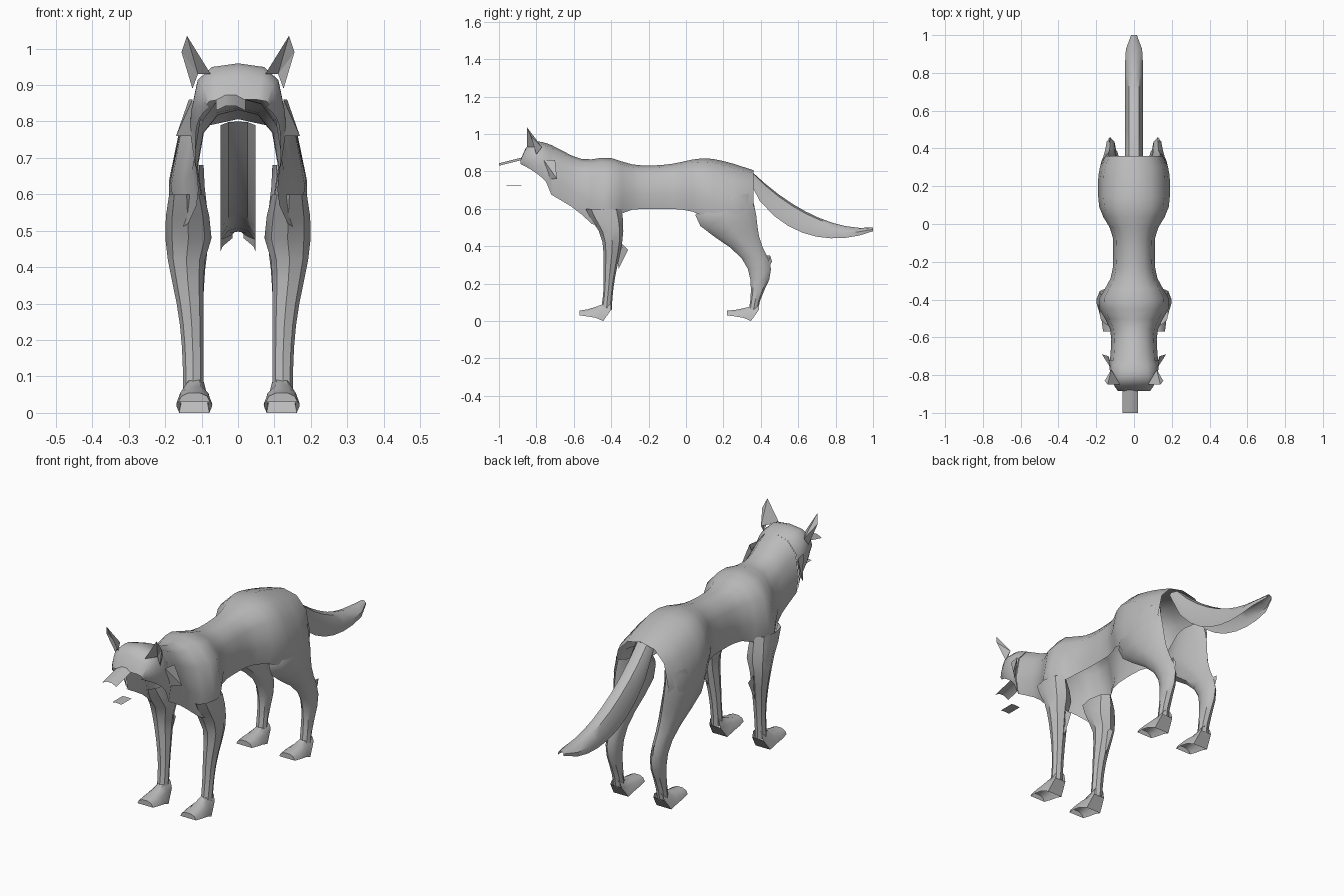
import bpy, bmesh, math
from mathutils import Vector

if "Cube" in bpy.data.objects:
    bpy.data.objects.remove(bpy.data.objects["Cube"], do_unlink=True)

grey = (0.5, 0.5, 0.5, 1)
fur = bpy.data.materials.new("grey fur")
fur.use_nodes = True
fur.diffuse_color = grey
fur.node_tree.nodes["Principled BSDF"].inputs["Base Color"].default_value = grey


def build(name, verts, faces, mirror=True, axis_x=0, angle=40):
    """Make a smooth shaded part facing away from its axis, mirrored if paired."""
    bm = bmesh.new()
    points = [bm.verts.new(v) for v in verts]
    for face in faces:
        bm.faces.new([points[i] for i in face])
    bmesh.ops.recalc_face_normals(bm, faces=bm.faces)
    middle = sum((p.co for p in points), Vector()) / len(points)
    middle.x = axis_x
    outward = sum(f.normal.dot(f.calc_center_median() - middle) * f.calc_area() for f in bm.faces)
    if outward < 0:
        bmesh.ops.reverse_faces(bm, faces=bm.faces)
    mesh = bpy.data.meshes.new(name)
    bm.to_mesh(mesh)
    bm.free()
    mesh.materials.append(fur)
    part = bpy.data.objects.new(name, mesh)
    bpy.context.collection.objects.link(part)
    if mirror:
        part.modifiers.new("mirror", 'MIRROR')
    bpy.ops.object.select_all(action='DESELECT')
    part.select_set(True)
    bpy.context.view_layer.objects.active = part
    bpy.ops.object.shade_smooth_by_angle(angle=math.radians(angle))


def loft(name, rings, closed=False, end_cap=False, axis_x=0):
    """Bridge a row of equal rings or open strips."""
    size = len(rings[0])
    verts = [point for ring in rings for point in ring]
    faces = []
    for start in range(0, len(verts) - size, size):
        for i in range(size if closed else size - 1):
            a, b = start + i, start + (i + 1) % size
            faces.append((a, b, b + size, a + size))
    if end_cap:
        faces.append(range(len(verts) - size, len(verts)))
    build(name, verts, faces, axis_x=axis_x)


def steps(first, last, count):
    return [first + (last - first) * i / count for i in range(count + 1)]


def bump(value, centre, spread, power=2):
    """Soft swelling that is one at its centre and fades to nothing."""
    return math.exp(-abs((value - centre) / spread) ** power)


def arch(y, top, width, low, square=0):
    """Half of an open arch: spine, shoulder, flank and lower edge."""
    drop = top - low
    return [(0, y, top), (width * (.5 + square), y, top - drop * .06),
            (width * (.85 + square / 2), y, top - drop * .27),
            (width, y, top - drop * .68), (width * .9, y, low)]


def body_section(y):
    neck, shoulder = bump(y, -.8, .2), bump(y, -.42, .1)
    hip = bump(y, .19, .19, 4)
    top = .83 + .13 * neck + .04 * (shoulder + bump(y, .1, .15)) - .03 * bump(y, .4, .1)
    width = .11 + .02 * neck + .08 * (shoulder + hip)
    low = .6 + .1 * bump(y, -.8, .15) - .1 * bump(y, -.46, .1) - .12 * bump(y, .25, .15)
    return arch(y, top, width, low)


def head_section(t):
    start = body_section(-.72)
    top, low = start[0][2], start[-1][2]
    swell = .02 * math.sin(math.pi * t)
    return arch(-.72 - .165 * t, top - .08 * t ** 6 + swell, .13 - .045 * t ** 3,
                low + (.84 - low) * math.sqrt(t), .15 * t)


def leg_section(z, front, back, inner, outer):
    """Level ring of eight points that fits between four edges."""
    turns = [i * math.pi / 4 for i in range(8)]
    return [((inner + outer + (outer - inner) * math.cos(a)) / 2,
             (front + back + (back - front) * math.sin(a)) / 2, z) for a in turns]


def front_leg_section(z):
    return leg_section(z, -.44 - .1 * bump(z, .62, .12) - .015 * bump(z, .06, .06),
                       -.4 + .065 * bump(z, .5, .25),
                       .095 - .025 * bump(z, .5, .06), .15 + .05 * bump(z, .5, .2))


def hind_leg_section(z):
    thigh = bump(z, .56, .17)
    return leg_section(z, .35 - .3 * thigh - .02 * bump(z, 0, .1),
                       .38 + .075 * bump(z, .27, .13) - .03 * bump(z, .7, .1),
                       .095 - .015 * bump(z, .5, .1), .15 + .04 * thigh)


def foot(name, heel, height):
    """Paw shell: a raised heel pad, then an open sole up to the toes."""
    rings = []
    for t in steps(0, 1, 4):
        width = .03 + .02 * math.sin(2.4 * t)
        low = .03 * math.sqrt((t - .25) / .75) if t >= .25 else .06
        top = .055 + (height - .055) * (1 - t) ** 1.5
        edge, shoulder = (width, low), (width * .8, low + (top - low) * .65)
        half = [edge, shoulder, (width * .35, top)]
        y = heel - .17 * t
        rings.append([(.12 - x, y, z) for x, z in half]
                     + [(.12 + x, y, z) for x, z in reversed(half)])
    loft(name, rings, end_cap=True, axis_x=.12)
    pad = [ring[i] for ring in rings[:2] for i in (0, -1)]
    build(name + "_pad", pad, [(0, 1, 3, 2)])


def tail_section(t):
    y = .35 + .65 * t
    top = .49 + .31 * (1 - t) ** 2 + .01 * t ** 8
    thick = .02 + .1 * math.sin(math.pi * t ** .6)
    width = .048 - .033 * t ** 16
    return [(0, y, top), (width * .55, y, top - thick * .1),
            (width, y - .02 * (1 - t), top - thick * .5), (width, y - .03 * (1 - t), top - thick)]


def tuft(name, root, tip, height, depth):
    """Flat three-sided lock of fur ending in a point."""
    x, y, z = root
    build(name, [(x, y - depth, z), (x + .01, y + depth, z), tip, (x, y, z - height)],
          [(0, 1, 2), (0, 2, 3), (1, 3, 2)], axis_x=x, angle=20)


def plate(name, left, right, front, back, front_z, back_z, crown):
    """Thin loose strip with a raised middle."""
    verts = []
    for y, z in ((front, front_z), (back, back_z)):
        verts += [(x, y, z + crown * math.sin(math.pi * t))
                  for x, t in zip(steps(left, right, 3), steps(0, 1, 3))]
    build(name, verts, [(i, i + 1, i + 5, i + 4) for i in range(3)], mirror=False)


# Back, flanks and neck, open underneath, and the skull, open at the face
loft("body", [body_section(y) for y in steps(-.72, .36, 20)])
loft("head", [head_section(t) for t in steps(0, 1, 6)])

# Cupped ears
tip, side = (.14, -.85, 1.035), (.155, -.83, .99)
inner, outer = (.075, -.85, .93), (.125, -.8, .89)
rear, cup = (.12, -.77, .93), (.11, -.8, .93)
build("ear", [tip, inner, rear, outer, cup, side],
      [(0, 1, 2), (0, 2, 5), (5, 2, 3), (0, 4, 1), (0, 5, 4), (5, 3, 4)], axis_x=.11, angle=25)

# Fur locks on the cheeks
tuft("cheek_tuft", (.125, -.73, .86), (.17, -.69, .76), .1, .03)

# Loose muzzle bridge and mouth strip
plate("muzzle_bridge", -.06, .02, -1, -.88, .83, .86, .015)
plate("mouth_strip", -.03, .02, -.96, -.88, .725, .725, .002)

# Legs, joints and paws
loft("front_leg", [front_leg_section(z) for z in steps(.06, .6, 9)], closed=True, axis_x=.13)
loft("hind_leg", [hind_leg_section(z) for z in steps(.05, .68, 11)], closed=True, axis_x=.13)
tuft("elbow_tuft", (.13, -.36, .41), (.13, -.31, .38), .13, .02)
tuft("hock", (.125, .43, .35), (.125, .46, .32), .1, .02)
foot("front_foot", -.4, .11)
foot("hind_foot", .39, .09)

# Tail, hollow underneath
loft("tail", [tail_section(t) for t in steps(0, 1, 9)])
